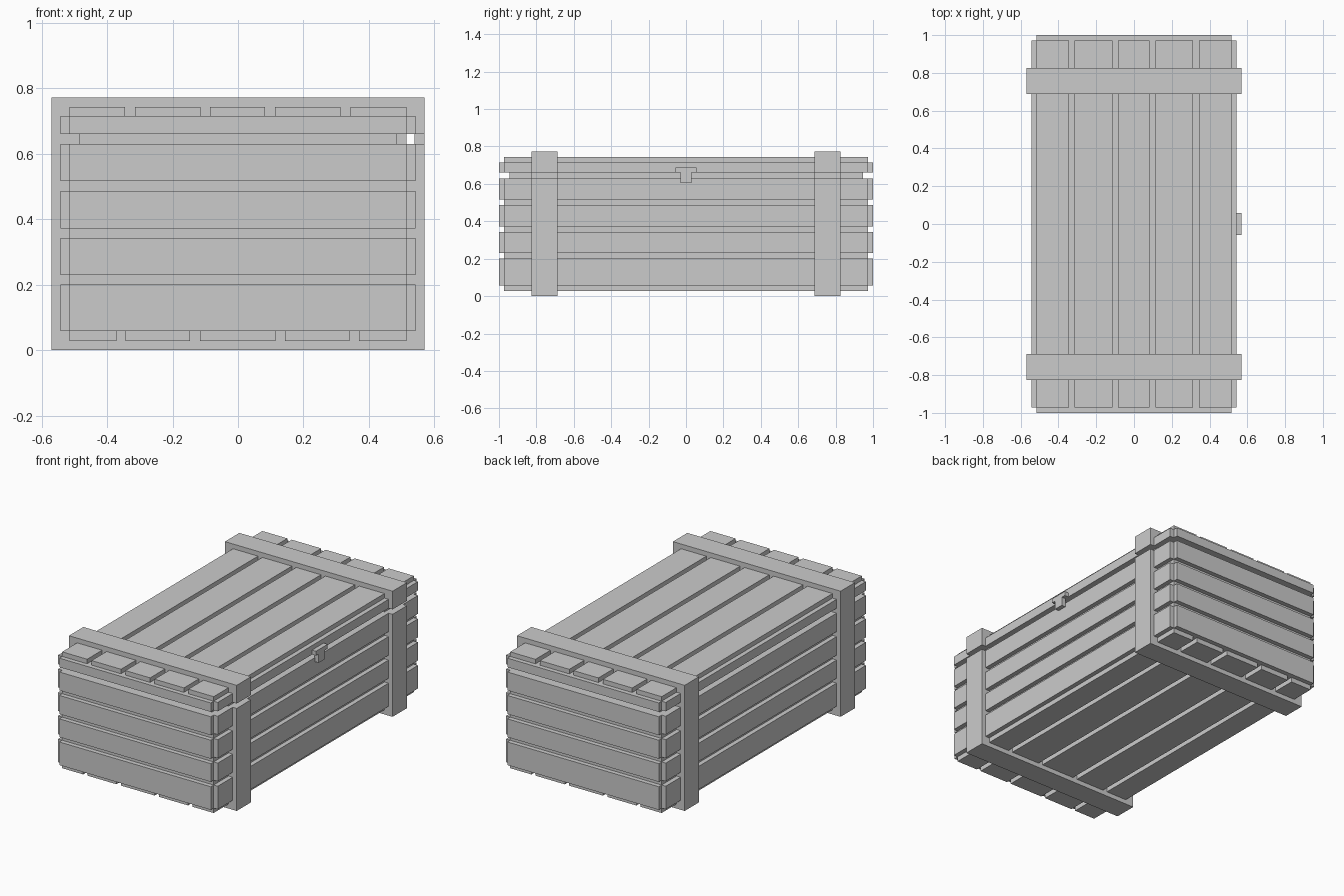
import bpy, bmesh

if "Cube" in bpy.data.objects:
    bpy.data.objects.remove(bpy.data.objects["Cube"])


def boxes(name, items):
    """One object made of axis-aligned boxes (x0, x1, y0, y1, z0, z1)."""
    bm = bmesh.new()
    for x0, x1, y0, y1, z0, z1 in items:
        for v in bmesh.ops.create_cube(bm, size=1)["verts"]:
            v.co = ((x0 + x1) / 2 + v.co.x * (x1 - x0),
                    (y0 + y1) / 2 + v.co.y * (y1 - y0),
                    (z0 + z1) / 2 + v.co.z * (z1 - z0))
    mesh = bpy.data.meshes.new(name)
    bm.to_mesh(mesh)
    bm.free()
    obj = bpy.data.objects.new(name, mesh)
    bpy.context.collection.objects.link(obj)
    return obj


BX, BY = 0.515, 0.972        # half size of the inner box
PX, PY = 0.543, 1.0          # outer faces of the planks
OX, TOP = 0.57, 0.772        # outer faces of the straps
GAP0, GAP1 = 0.63, 0.66      # seam between base and lid

# Inner box, lid and the recessed seam between them
boxes("base_box", [(-BX, BX, -BY, BY, 0.058, GAP0)])
boxes("lid_box", [(-BX, BX, -BY, BY, GAP1, 0.715)])
boxes("seam_lip", [(-0.485, 0.485, -0.945, 0.945, GAP0, GAP1)])

# Horizontal planks on the sides and ends
rows = [(0.058, 0.20), (0.23, 0.342), (0.372, 0.486), (0.517, GAP0), (GAP1, 0.715)]
for i, (z0, z1) in enumerate(rows):
    boxes(f"side_planks_{i}", [(BX, PX, -BY, BY, z0, z1), (-PX, -BX, -BY, BY, z0, z1)])
    boxes(f"end_planks_{i}", [(-BX, BX, BY, PY, z0, z1), (-BX, BX, -PY, -BY, z0, z1)])

# Lengthwise planks on the top and bottom
top = [(-BX, -0.345), (-0.315, -0.115), (-0.085, 0.083), (0.113, 0.313), (0.343, BX)]
bottom = [(-BX, -0.372), (-0.343, -0.146), (-0.116, 0.114), (0.143, 0.341), (0.37, BX)]
boxes("top_planks", [(a, b, -BY, BY, 0.715, 0.743) for a, b in top])
boxes("bottom_planks", [(a, b, -BY, BY, 0.028, 0.058) for a, b in bottom])

# Straps around the crate, split at the seam on the opening side
for side, y in (("front", -0.757), ("back", 0.757)):
    y0, y1 = y - 0.07, y + 0.07
    boxes(f"{side}_strap", [
        (-OX, OX, y0, y1, 0, 0.058),
        (-OX, OX, y0, y1, 0.715, TOP),
        (-OX, -BX, y0, y1, 0.058, 0.715),
        (BX, OX, y0, y1, 0.058, GAP0),
        (BX, OX, y0, y1, GAP1, 0.715),
        (-BX, BX, y0, y1, GAP0, GAP1)])

# T-shaped latch
boxes("latch", [(PX - 0.003, OX, -0.057, 0.057, GAP1, 0.687),
                (PX - 0.003, OX, -0.03, 0.03, 0.606, GAP1)])
